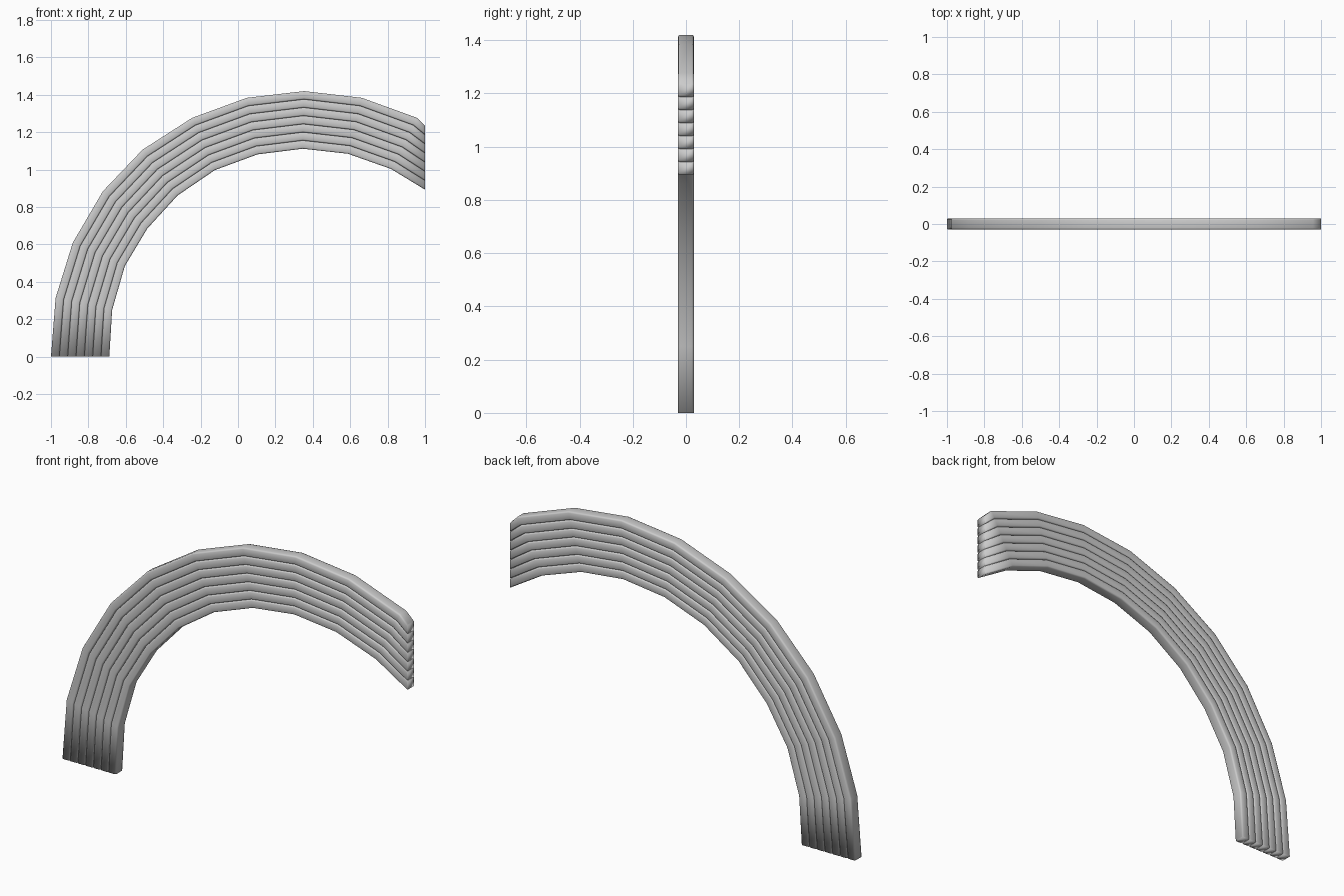
import bpy, bmesh
from mathutils import Vector

if "Cube" in bpy.data.objects:
    bpy.data.objects.remove(bpy.data.objects["Cube"])

# Outer and inner edges of the arch in the x-z plane, from foot to cut end
OUTER = [(-1, 0), (-.975, .315), (-.883, .61), (-.722, .885), (-.51, 1.107),
         (-.245, 1.277), (.047, 1.384), (.354, 1.42), (.662, 1.384), (.957, 1.277), (1, 1.235)]
INNER = [(-.688, 0), (-.673, .25), (-.605, .485), (-.485, .685), (-.323, .862),
         (-.123, .998), (.105, 1.082), (.345, 1.112), (.588, 1.085), (.818, 1.004), (1, .893)]
BANDS = 7
HALF = .03       # half thickness in y
CH = .16         # rounded corner, as a fraction of the band width
CY = .009        # rounded corner depth in y

# Rounded cross-section: fraction across the band, y
SECTION = []
for su, sy in ((0, -1), (1, -1), (1, 1), (0, 1)):
    corner = [(0, HALF - CY), (CH * .3, HALF - CY * .3), (CH, HALF)]
    if (su == 0) == (sy == 1):
        corner.reverse()
    SECTION += [(u if su == 0 else 1 - u, sy * y) for u, y in corner]


def band(index):
    bm = bmesh.new()
    rings = []
    for o, i in zip(OUTER, INNER):
        o, i = Vector(o), Vector(i)
        ring = []
        for u, y in SECTION:
            p = o.lerp(i, (index + u) / BANDS)
            ring.append(bm.verts.new((p.x, y, p.y)))
        rings.append(ring)
    n = len(SECTION)
    for a, b in zip(rings, rings[1:]):
        for k in range(n):
            bm.faces.new((a[k], a[(k + 1) % n], b[(k + 1) % n], b[k]))
    # closed ends
    bm.faces.new(rings[0])
    bm.faces.new(rings[-1])
    bmesh.ops.recalc_face_normals(bm, faces=bm.faces)
    for f in bm.faces:
        f.smooth = True
    mesh = bpy.data.meshes.new(f"arch_band_{index + 1}")
    bm.to_mesh(mesh)
    bm.free()
    obj = bpy.data.objects.new(mesh.name, mesh)
    bpy.context.collection.objects.link(obj)


# Seven nested bands side by side
for n in range(BANDS):
    band(n)
